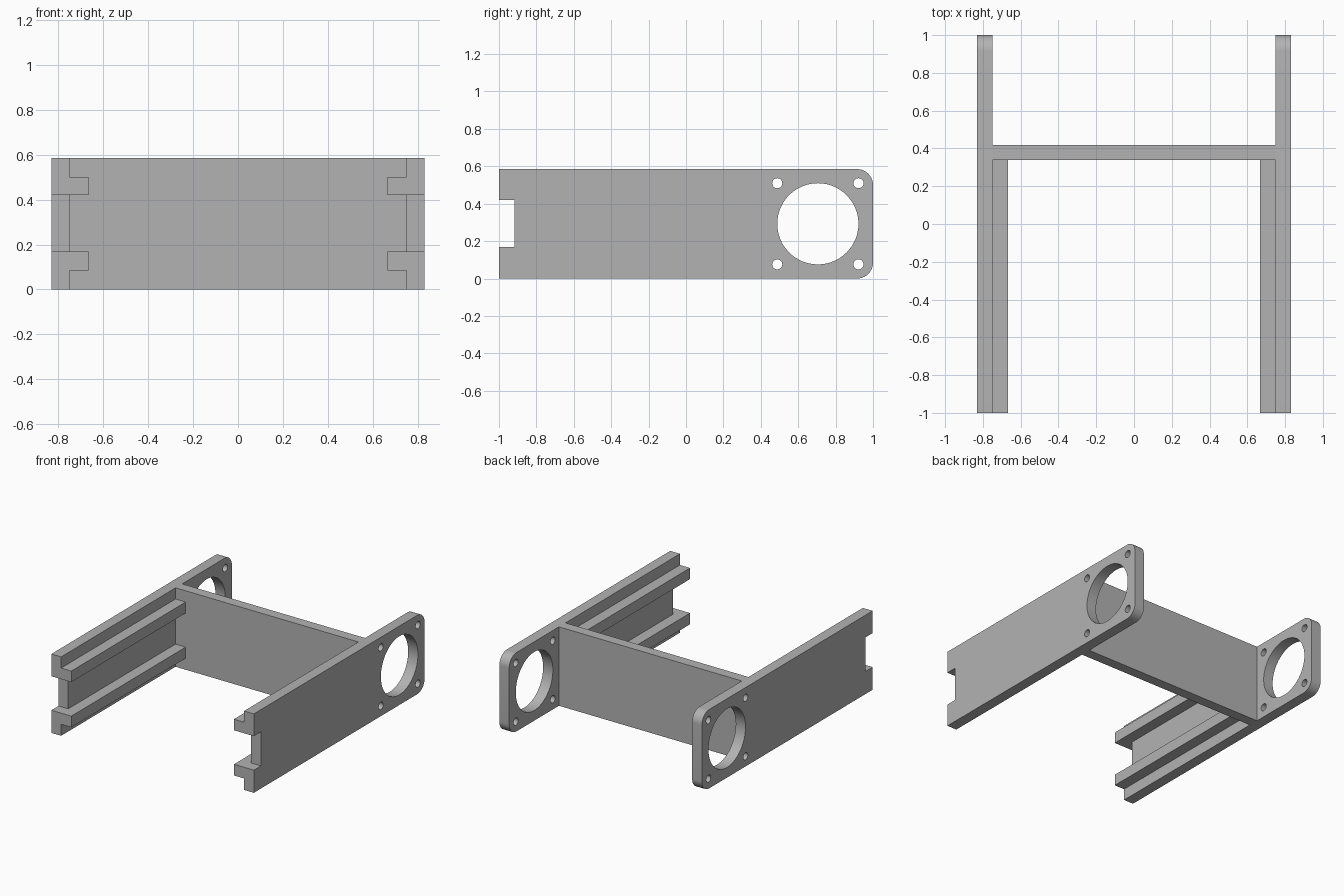
import bpy, bmesh
from math import sin, cos, pi, radians

if "Cube" in bpy.data.objects:
    bpy.data.objects.remove(bpy.data.objects["Cube"], do_unlink=True)

HEIGHT, OUTER, INNER, RAIL = 0.585, 0.83, 0.75, 0.667
PLATE_FRONT, PLATE_BACK = 0.34, 0.417
LOW, HIGH = 0.168, 0.42          # notch between the rails
BORE_Y, BORE_R = 0.705, 0.217
CORNER = 0.085

grey = bpy.data.materials.new("plain grey")
grey.use_nodes = True
colour = (0.45, 0.45, 0.45, 1)
grey.diffuse_color = colour
grey.node_tree.nodes["Principled BSDF"].inputs["Base Color"].default_value = colour


def prisms(name, profiles, x0, x1):
    """Extrude closed (y, z) profiles along x into one object."""
    bm = bmesh.new()
    for pts in profiles:
        face = bm.faces.new([bm.verts.new((x0, y, z)) for y, z in pts])
        ext = bmesh.ops.extrude_face_region(bm, geom=[face])
        moved = [v for v in ext["geom"] if isinstance(v, bmesh.types.BMVert)]
        bmesh.ops.translate(bm, verts=moved, vec=(x1 - x0, 0, 0))
    bmesh.ops.recalc_face_normals(bm, faces=bm.faces)
    mesh = bpy.data.meshes.new(name)
    bm.to_mesh(mesh)
    bm.free()
    mesh.materials.append(grey)
    obj = bpy.data.objects.new(name, mesh)
    bpy.context.collection.objects.link(obj)
    return obj


def arc(y, z, r, start, end, steps):
    angles = [radians(start + (end - start) * i / steps) for i in range(steps + 1)]
    return [(y + r * cos(a), z + r * sin(a)) for a in angles]


def circle(y, z, r, n):
    return arc(y, z, r, 0, 360, n)[:-1]


def rect(y0, y1, z0, z1):
    return [(y0, z0), (y1, z0), (y1, z1), (y0, z1)]


# Side plate outline: notched front end, rounded back corners
outline = [(-1, 0)]
outline += arc(1 - CORNER, CORNER, CORNER, -90, 0, 10)
outline += arc(1 - CORNER, HEIGHT - CORNER, CORNER, 0, 90, 10)
outline += [(-1, HEIGHT), (-1, HIGH), (-0.917, HIGH), (-0.917, LOW), (-1, LOW)]

# Large bore with four screw holes around it
mid = HEIGHT / 2
holes = [circle(BORE_Y, mid, BORE_R, 64)]
holes += [circle(BORE_Y + dy, mid + dz, 0.027, 20)
          for dy in (-BORE_R, BORE_R) for dz in (-BORE_R, BORE_R)]

for side, s in (("left", 1), ("right", -1)):
    plate = prisms(side + "_side_plate", [outline], s * INNER, s * OUTER)
    cutter = prisms("hole_cutter", holes, s * (INNER - 0.1), s * (OUTER + 0.1))
    cutter.hide_render = True
    cut = plate.modifiers.new("holes", "BOOLEAN")
    cut.operation, cut.solver, cut.object = "DIFFERENCE", "EXACT", cutter
    bpy.ops.object.select_all(action="DESELECT")
    plate.select_set(True)
    bpy.context.view_layer.objects.active = plate
    bpy.ops.object.modifier_apply(modifier=cut.name)
    bpy.data.objects.remove(cutter, do_unlink=True)
    bpy.ops.object.shade_smooth_by_angle(angle=radians(30))

    # Guide rails on the inner face
    for level, z0, z1 in (("lower", 0.085, LOW), ("upper", HIGH, 0.502)):
        prisms(f"{side}_{level}_rail", [rect(-1, PLATE_FRONT, z0, z1)],
               s * RAIL, s * INNER)

# Cross plate joining the two sides
prisms("cross_plate", [rect(PLATE_FRONT, PLATE_BACK, 0, HEIGHT)], -INNER, INNER)
